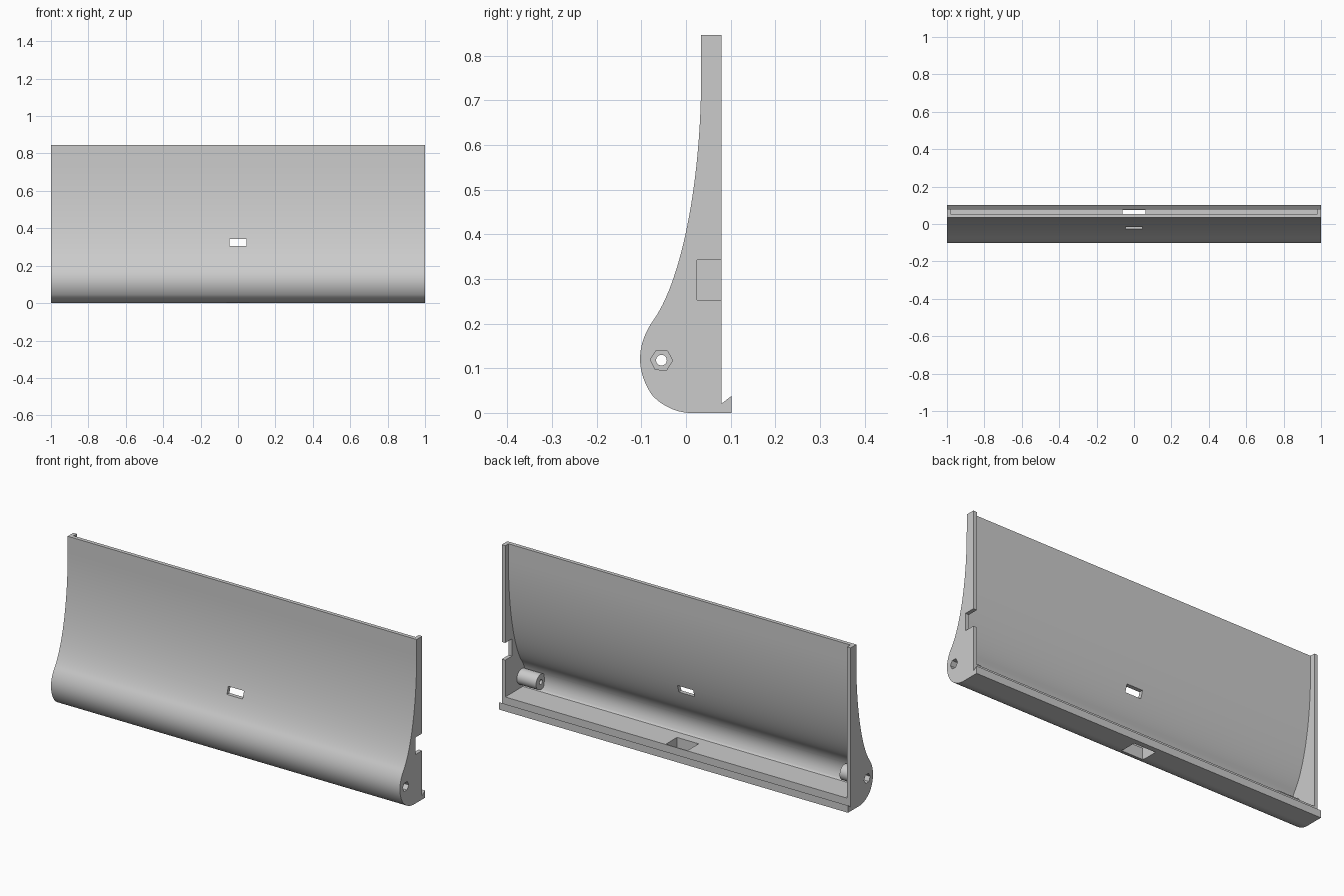
import bpy, bmesh, math
from mathutils import Vector, Matrix

cube = bpy.data.objects.get("Cube")
if cube:
    bpy.data.objects.remove(cube, do_unlink=True)

END = 0.98          # inner face of the end walls
WALL = 0.02         # shell thickness
PIVOT = (-0.055, 0.118)

grey = bpy.data.materials.new("plain_grey")
grey.use_nodes = True
grey.diffuse_color = (0.6, 0.6, 0.6, 1)
grey.node_tree.nodes["Principled BSDF"].inputs["Base Color"].default_value = (0.6, 0.6, 0.6, 1)


def bezier(a, b, c, d, n):
    a, b, c, d = map(Vector, (a, b, c, d))
    return [a * (1 - t)**3 + b * 3 * t * (1 - t)**2 + c * 3 * t * t * (1 - t) + d * t**3
            for t in (i / n for i in range(n + 1))]


def make_object(name, bm):
    bmesh.ops.recalc_face_normals(bm, faces=bm.faces)
    mesh = bpy.data.meshes.new(name)
    bm.to_mesh(mesh)
    bm.free()
    mesh.materials.append(grey)
    obj = bpy.data.objects.new(name, mesh)
    bpy.context.collection.objects.link(obj)
    return obj


def extrude_x(name, profile, x0, x1):
    """Solid from a (y, z) profile swept along x."""
    bm = bmesh.new()
    face = bm.faces.new([bm.verts.new((x0, y, z)) for y, z in profile])
    moved = bmesh.ops.extrude_face_region(bm, geom=[face])["geom"]
    verts = [v for v in moved if isinstance(v, bmesh.types.BMVert)]
    bmesh.ops.translate(bm, verts=verts, vec=(x1 - x0, 0, 0))
    if face.is_valid and len(bm.faces) == len(profile) + 1:
        bm.faces.new(list(face.verts))
    return make_object(name, bm)


def box(name, x0, x1, y0, y1, z0, z1):
    return extrude_x(name, [(y0, z0), (y1, z0), (y1, z1), (y0, z1)], x0, x1)


def rod(name, radius, x0, x1, sides, turn=0.0):
    """Prism along x, centred on the pivot line."""
    ring = [(PIVOT[0] + radius * math.cos(turn + math.tau * i / sides),
             PIVOT[1] + radius * math.sin(turn + math.tau * i / sides)) for i in range(sides)]
    return extrude_x(name, ring, x0, x1)


def combine(target, tool, operation):
    tool.hide_render = True
    mod = target.modifiers.new(tool.name, "BOOLEAN")
    mod.operation, mod.object, mod.solver = operation, tool, "EXACT"
    bpy.context.view_layer.objects.active = target
    bpy.ops.object.modifier_apply(modifier=mod.name)
    bpy.data.objects.remove(tool, do_unlink=True)


# Outer curve: tall concave sweep, rounded bulge, rounded underside
top = Vector((0.034, 0.846))
sweep = bezier((0.034, 0.76), (0.034, 0.50), (-0.015, 0.285), (-0.075, 0.205), 32)
bulge = bezier((-0.075, 0.205), (-0.112, 0.15), (-0.112, 0.092), (-0.076, 0.04), 20)
under = bezier((-0.076, 0.04), (-0.055, 0.016), (-0.02, 0), (0.01, 0), 14)
front = [top] + sweep + bulge[1:]
lip = [(0.102, 0), (0.102, 0.038), (0.08, 0.021), (0.08, 0.846)]
panel = extrude_x("curved_panel", front + under[1:] + lip, -1, 1)

# Hollow back, open at the top, with a thick floor
FLOOR = 0.062
inner = []
for i, p in enumerate(front):
    d = (front[min(i + 1, len(front) - 1)] - front[max(i - 1, 0)]).normalized()
    q = p + Vector((-d.y, d.x)) * WALL
    if q.y > FLOOR:
        inner.append(q)
cavity = [(inner[0].x, 0.95)] + inner[1:] + [(inner[-1].x + 0.004, FLOOR), (0.15, FLOOR), (0.15, 0.95)]
combine(panel, extrude_x("cavity", cavity, -END, END), "DIFFERENCE")

# Pivot bosses inside both ends, with nut recess and through hole
for s in (-1, 1):
    combine(panel, rod("pivot_boss", 0.04, s * 0.87, s * 0.99, 40), "UNION")
for s in (-1, 1):
    combine(panel, rod("nut_recess", 0.025, s * 0.94, s * 1.1, 6, -0.05), "DIFFERENCE")
    combine(panel, rod("pivot_hole", 0.012, s * 0.8, s * 1.1, 24), "DIFFERENCE")

# Openings: front window, floor slot, notch in one end wall
combine(panel, box("front_window", -0.045, 0.045, -0.2, 0.2, 0.305, 0.343), "DIFFERENCE")
combine(panel, box("floor_slot", -0.062, 0.062, -0.015, 0.075, -0.1, 0.1), "DIFFERENCE")
combine(panel, box("end_notch", 0.96, 1.1, 0.025, 0.2, 0.253, 0.342), "DIFFERENCE")

bpy.ops.object.select_all(action="DESELECT")
panel.select_set(True)
bpy.context.view_layer.objects.active = panel
bpy.ops.object.shade_smooth_by_angle(angle=math.radians(30))
